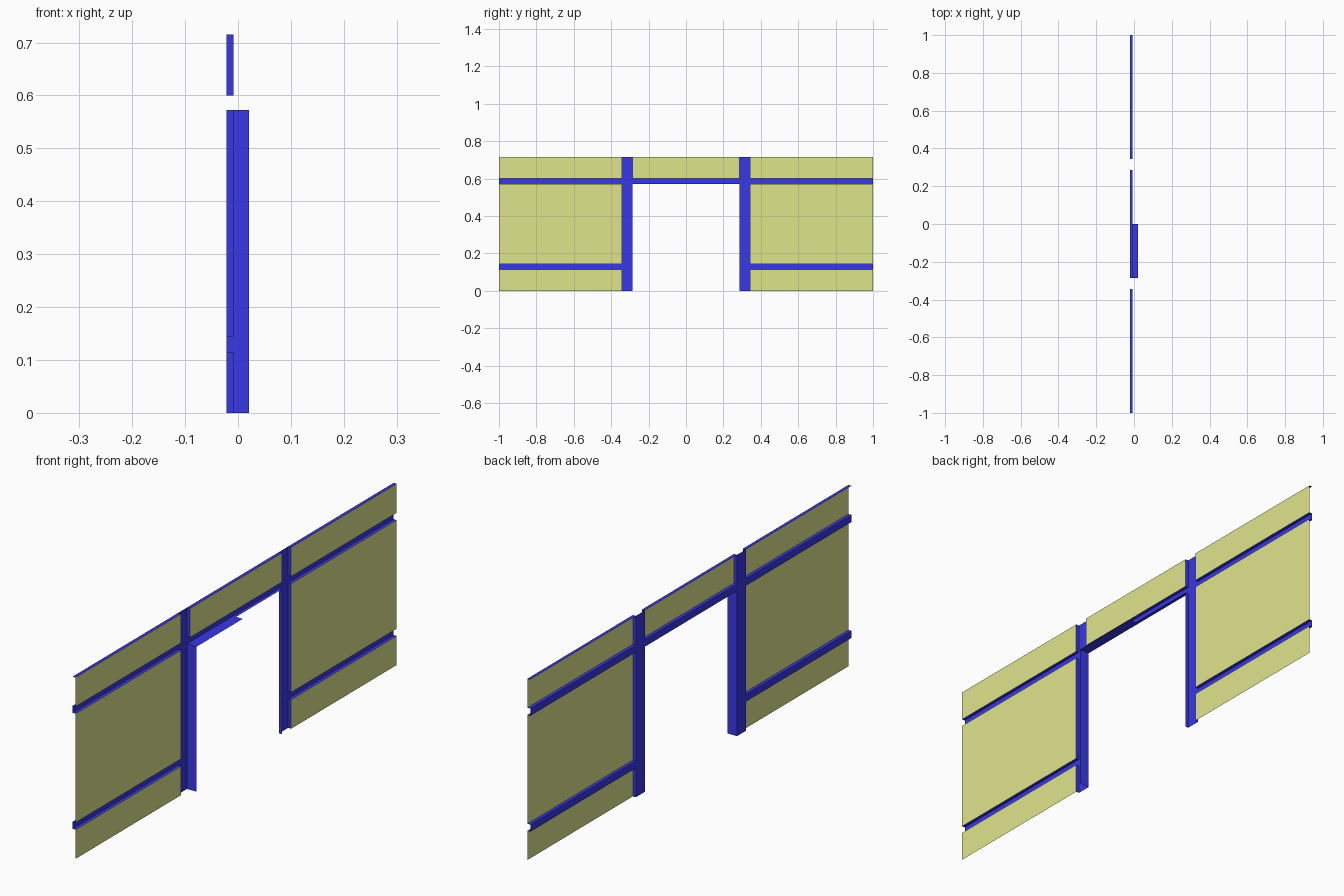
import bpy, bmesh

if "Cube" in bpy.data.objects:
    bpy.data.objects.remove(bpy.data.objects["Cube"])

XP, XF, XR = -0.0085, -0.0215, 0.0205      # panel plane, timber face, inner reveal edge
YS = [-1, -0.343, -0.287, 0.287, 0.343, 1]
ZS = [0, 0.115, 0.143, 0.572, 0.600, 0.715]


def material(name, col):
    m = bpy.data.materials.new(name)
    m.diffuse_color = (*col, 1)
    m.use_nodes = True
    m.node_tree.nodes["Principled BSDF"].inputs["Base Color"].default_value = m.diffuse_color
    return m


YELLOW = material("plaster_yellow", (0.74, 0.78, 0.26))
BLUE = material("timber_blue", (0.04, 0.04, 0.80))


def build(name, quads, mat):
    bm = bmesh.new()
    for q in quads:
        bm.faces.new([bm.verts.new(p) for p in q])
    bmesh.ops.remove_doubles(bm, verts=bm.verts, dist=1e-5)
    me = bpy.data.meshes.new(name)
    bm.to_mesh(me)
    bm.free()
    me.materials.append(mat)
    ob = bpy.data.objects.new(name, me)
    bpy.context.collection.objects.link(ob)


def sheet(x, y0, y1, z0, z1):              # upright sheet facing -x
    return [(x, y1, z0), (x, y0, z0), (x, y0, z1), (x, y1, z1)]


def side(y, z0, z1, s, x0=XF, x1=XP):      # strip facing s * y
    q = [(x0, y, z0), (x1, y, z0), (x1, y, z1), (x0, y, z1)]
    return q if s < 0 else q[::-1]


def ledge(z, y0, y1, s, x0=XF, x1=XP):     # strip facing s * z
    q = [(x0, y0, z), (x1, y0, z), (x1, y1, z), (x0, y1, z)]
    return q if s > 0 else q[::-1]


def kind(i, j):
    if not (0 <= i < 5 and 0 <= j < 5):
        return "outside"
    if i in (1, 3):
        return "timber"
    if i == 2 and j < 3:
        return "door"
    return "timber" if j in (1, 3) else "panel"


# Panels lie back from the timber; timber is stepped out with open backs
panels, faces, edges = [], [], []
for i in range(5):
    for j in range(5):
        y0, y1, z0, z1 = YS[i], YS[i + 1], ZS[j], ZS[j + 1]
        k = kind(i, j)
        if k == "panel":
            panels.append(sheet(XP, y0, y1, z0, z1))
            if j == 4:                     # strip along the wall top
                edges.append(ledge(z1, y0, y1, 1))
        elif k == "timber":
            faces.append(sheet(XF, y0, y1, z0, z1))
            for d, y in ((-1, y0), (1, y1)):
                if kind(i + d, j) in ("panel", "door"):
                    edges.append(side(y, z0, z1, d))
            for d, z in ((-1, z0), (1, z1)):
                if kind(i, j + d) in ("panel", "door"):
                    edges.append(ledge(z, y0, y1, d))

build("wall_panels", panels, YELLOW)
build("timber_frame", faces + edges, BLUE)

# Deeper reveal on one jamb and half of the door head
build("door_reveal", [side(YS[2], 0, ZS[3], 1, XP, XR),
                      ledge(ZS[3], YS[2], 0, -1, XP, XR)], BLUE)
